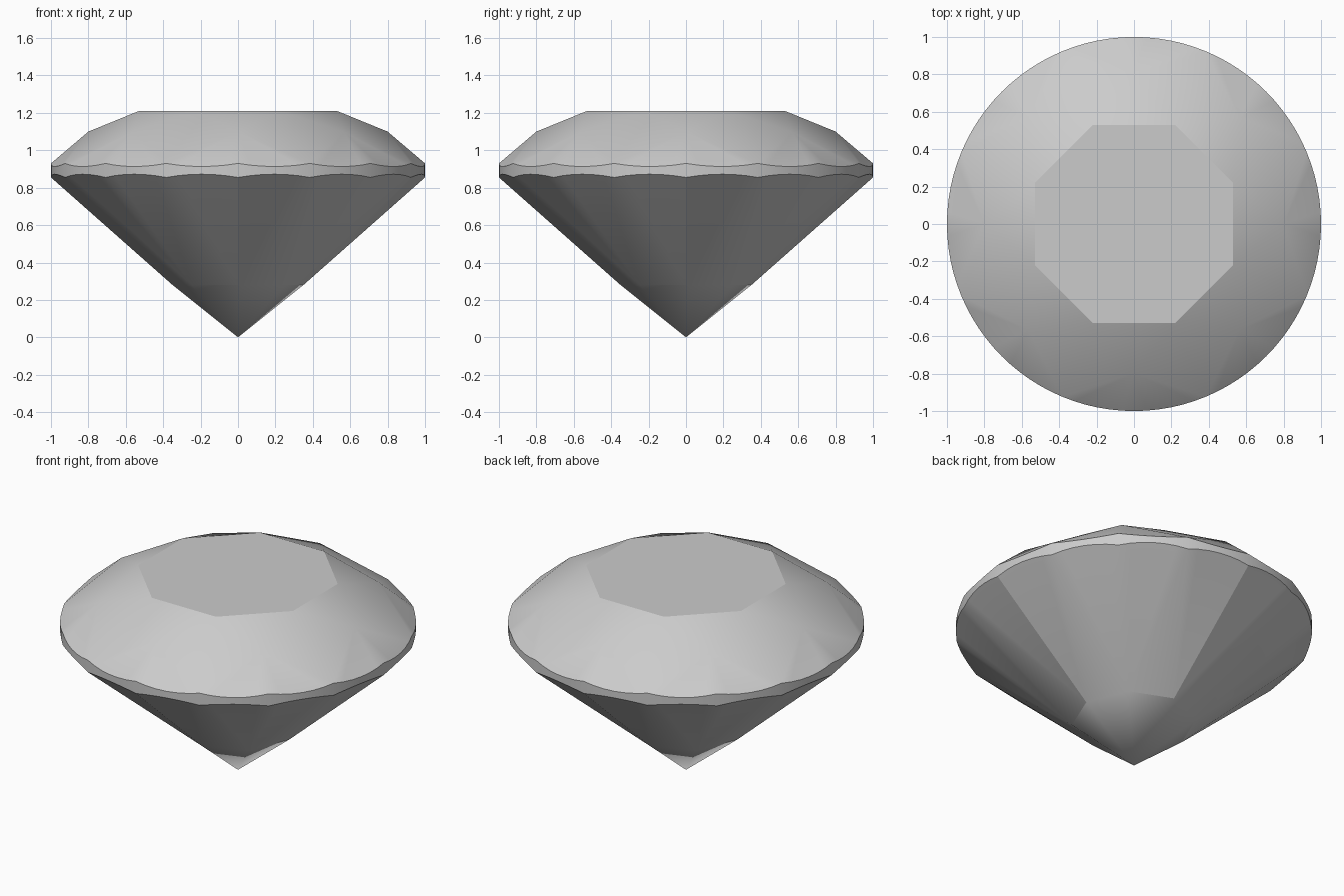
import bpy
import bmesh
from math import cos, sin, radians
from mathutils import Vector
from mathutils.geometry import intersect_line_plane, normal

cube = bpy.data.objects.get("Cube")
if cube:
    bpy.data.objects.remove(cube, do_unlink=True)

STEP = 22.5      # angle between girdle corners
ARC = 6          # divisions of the round girdle per corner
TABLE_Z = 1.21

grey = bpy.data.materials.new("pale_grey")
grey.use_nodes = True
grey.diffuse_color = (0.6, 0.6, 0.6, 1)
grey.node_tree.nodes["Principled BSDF"].inputs["Base Color"].default_value = (0.6, 0.6, 0.6, 1)


def polar(r, step, z):
    a = radians(step * STEP)
    return Vector((r * cos(a), r * sin(a), z))


def table_corner(i):
    return polar(0.574, i, TABLE_Z)


def star_tip(i):
    return polar(0.8, i, 1.1)


def top_girdle(i):
    return polar(1, i, 0.93)


def low_girdle(i):
    return polar(1, i, 0.855)


def junction(i):
    return polar(0.35, i, 0.28)


def scallop(a, b, tip, i):
    """Arc where the plane of a facet meets the round girdle wall."""
    n = normal([a, b, tip])
    pts = []
    for k in range(ARC + 1):
        p = polar(1, i + k / ARC, 0)
        pts.append(intersect_line_plane(p, p + Vector((0, 0, 1)), a, n))
    return pts


def build(name, faces, smooth=True, sharp=()):
    bm = bmesh.new()
    for pts in faces:
        bm.faces.new([bm.verts.new(p) for p in pts])
    bmesh.ops.remove_doubles(bm, verts=bm.verts, dist=1e-4)
    for f in bm.faces:
        f.smooth = smooth
    for e in bm.edges:
        mid = (e.verts[0].co + e.verts[1].co) / 2
        if any((mid - s).length < 1e-3 for s in sharp):
            e.smooth = False
    mesh = bpy.data.meshes.new(name)
    bm.to_mesh(mesh)
    bm.free()
    mesh.materials.append(grey)
    obj = bpy.data.objects.new(name, mesh)
    bpy.context.collection.objects.link(obj)


# Even steps hold star tips and junctions, odd steps hold table corners
crown, girdle, pavilion, sharp = [], [], [], []
for i in range(0, 16, 2):
    # star facet and kite facet
    crown.append([table_corner(i - 1), star_tip(i), table_corner(i + 1)])
    crown.append([table_corner(i + 1), star_tip(i), top_girdle(i + 1), star_tip(i + 2)])
    # lower main facet, split at its junctions
    pavilion.append([low_girdle(i + 1), junction(i), junction(i + 2)])
    pavilion.append([junction(i), Vector((0, 0, 0)), junction(i + 2)])
    # creases where alternate facets break
    if i % 4 == 2:
        sharp.append((junction(i) + junction(i + 2)) / 2)
    else:
        sharp.append((junction(i) + low_girdle(i)) / 2)
    # halves either side of each tip, with the girdle band between them
    for j in (i - 1, i):
        upper = scallop(top_girdle(j), top_girdle(j + 1), star_tip(i), j)
        lower = scallop(low_girdle(j), low_girdle(j + 1), junction(i), j)
        for k in range(ARC):
            crown.append([star_tip(i), upper[k], upper[k + 1]])
            pavilion.append([junction(i), lower[k + 1], lower[k]])
            girdle.append([lower[k], lower[k + 1], upper[k + 1], upper[k]])

build("table_facet", [[table_corner(i) for i in range(1, 16, 2)]], smooth=False)
build("crown", crown)
build("girdle", girdle)
build("pavilion", pavilion, sharp=sharp)
